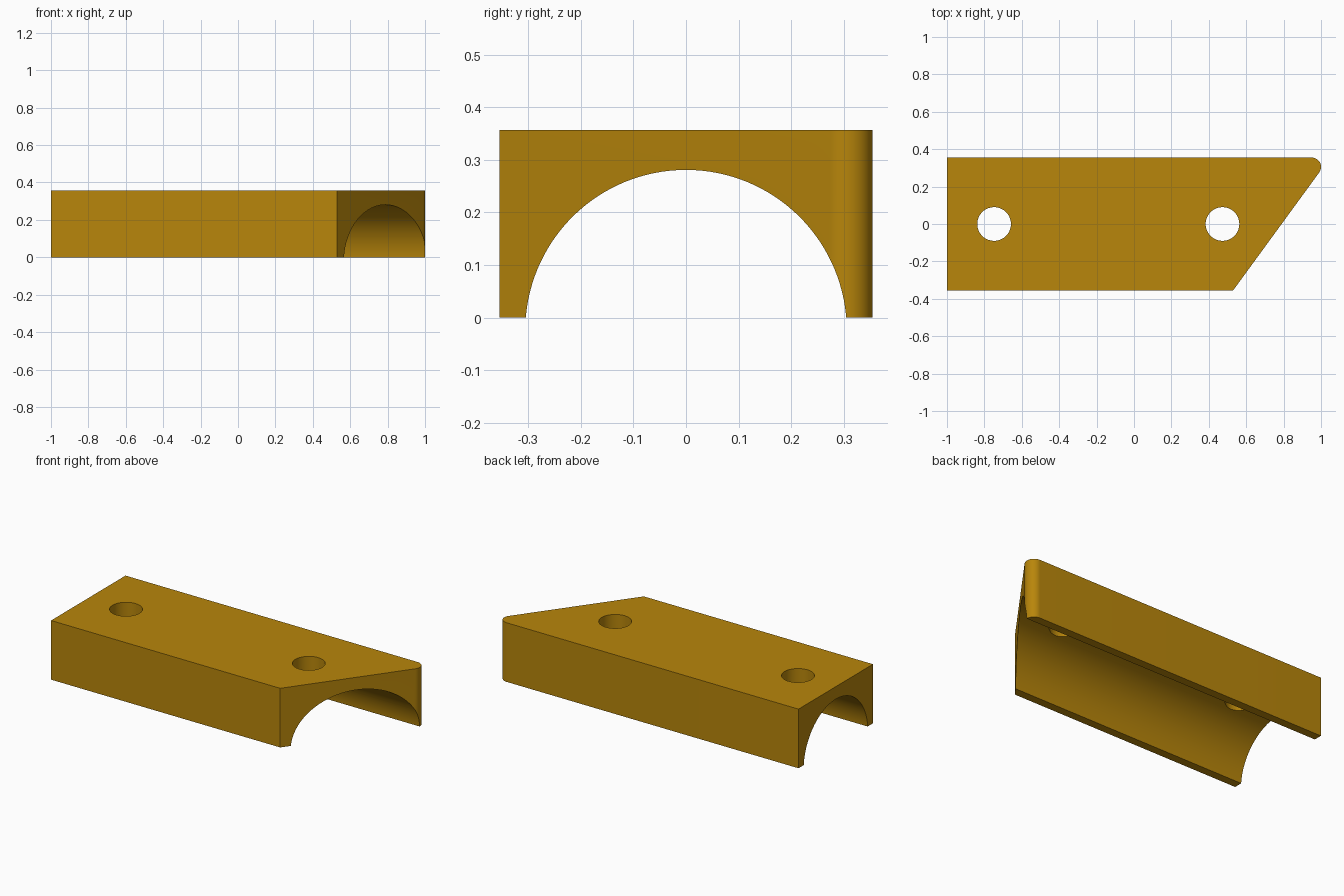
import bpy, bmesh, math
from mathutils import Vector

if "Cube" in bpy.data.objects:
    bpy.data.objects.remove(bpy.data.objects["Cube"])

gold = bpy.data.materials.new("dark_gold")
gold.diffuse_color = (0.479, 0.238, 0.0033, 1)
gold.use_nodes = True
gold.node_tree.nodes["Principled BSDF"].inputs["Base Color"].default_value = gold.diffuse_color


def prism(name, outline, push):
    """Extrude a closed outline of 3D points along the push vector."""
    bm = bmesh.new()
    face = bm.faces.new([bm.verts.new(p) for p in outline])
    out = bmesh.ops.extrude_face_region(bm, geom=[face])
    moved = [g for g in out["geom"] if isinstance(g, bmesh.types.BMVert)]
    bmesh.ops.translate(bm, verts=moved, vec=Vector(push))
    bmesh.ops.recalc_face_normals(bm, faces=bm.faces[:])
    mesh = bpy.data.meshes.new(name)
    bm.to_mesh(mesh)
    bm.free()
    mesh.materials.append(gold)
    obj = bpy.data.objects.new(name, mesh)
    bpy.context.collection.objects.link(obj)
    return obj


def arc(cx, cy, r, start, end, n):
    return [(cx + r * math.cos(a), cy + r * math.sin(a))
            for a in (math.radians(start + (end - start) * i / n) for i in range(n + 1))]


# Block with a slanted end and one rounded corner
half, height = 0.355, 0.357
plan = [(-1, half), (-1, -half), (0.53, -half)]
plan += arc(0.95, half - 0.05, 0.05, -36.2, 90, 20)
block = prism("clamp_block", [(x, y, 0) for x, y in plan], (0, 0, height))

# Round channel along the length, and two vertical screw holes
channel = arc(0, -0.025, 0.306, 0, 360, 128)[:-1]
cutters = [prism("channel_cutter", [(-1.2, y, z) for y, z in channel], (2.4, 0, 0))]
for x in (-0.748, 0.473):
    ring = arc(x, 0, 0.09, 0, 360, 64)[:-1]
    cutters.append(prism("hole_cutter", [(px, py, -0.5) for px, py in ring], (0, 0, 1.2)))

bpy.context.view_layer.objects.active = block
block.select_set(True)
for cutter in cutters:
    mod = block.modifiers.new("cut", "BOOLEAN")
    mod.operation = "DIFFERENCE"
    mod.solver = "EXACT"
    mod.object = cutter
    bpy.ops.object.modifier_apply(modifier=mod.name)
    bpy.data.objects.remove(cutter)

# Smooth the curved walls, keep the edges crisp
bpy.ops.object.shade_smooth_by_angle(angle=math.radians(30))
